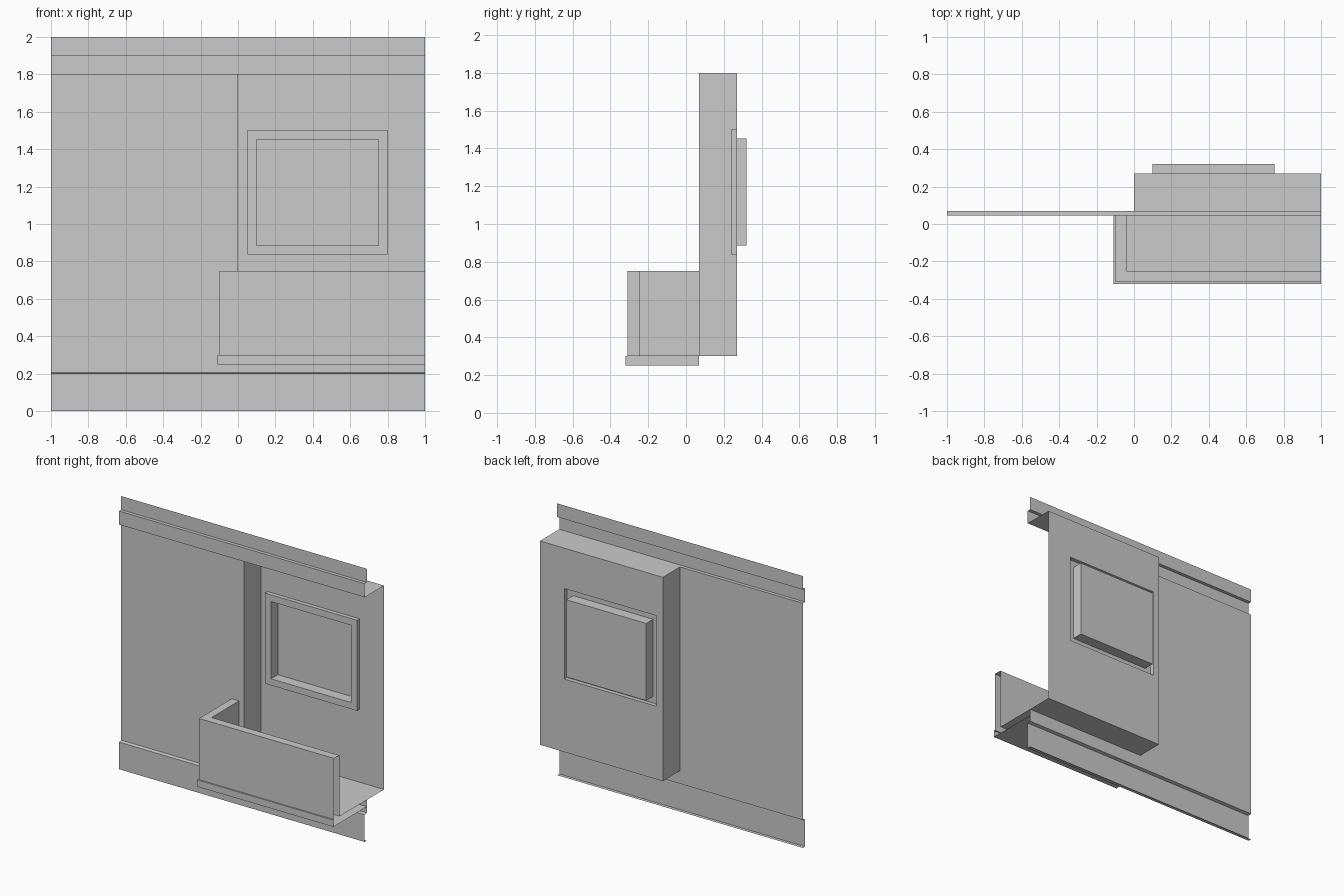
import bpy

if "Cube" in bpy.data.objects:
    bpy.data.objects.remove(bpy.data.objects["Cube"])

WALL, TRIM, BACK = 0.07, 0.045, 0.27


def make(name, verts, faces):
    me = bpy.data.meshes.new(name)
    me.from_pydata(verts, [], faces)
    ob = bpy.data.objects.new(name, me)
    bpy.context.collection.objects.link(ob)
    return ob


def loft(name, rows, closed=False, cap=False):
    """Skin consecutive rows of points; optionally close rings and cap the last."""
    n = len(rows[0])
    verts = [p for row in rows for p in row]
    faces = []
    for r in range(len(rows) - 1):
        for i in range(n if closed else n - 1):
            j = (i + 1) % n
            faces.append((r * n + i, r * n + j, (r + 1) * n + j, (r + 1) * n + i))
    if cap:
        faces.append(tuple(range(len(verts) - n, len(verts))))
    return make(name, verts, faces)


def strip(name, profile, x0=-1.0, x1=1.0):
    """Run a (y, z) profile along x."""
    return loft(name, [[(x0, y, z), (x1, y, z)] for y, z in profile])


def rect(x0, x1, z0, z1, y):
    return [(x0, y, z0), (x1, y, z0), (x1, y, z1), (x0, y, z1)]


def corner(x, y, z):
    """Balcony path: wall, front left corner, right end."""
    return [(x, WALL, z), (x, y, z), (1, y, z)]


# flat wall left of and below the alcove
strip("wall_left", [(WALL, 0.205), (WALL, 1.8)], -1, 0)
strip("wall_below_alcove", [(WALL, 0.205), (WALL, 0.3)], 0, 1)

# base and top trims
strip("base_trim", [(WALL, 0), (TRIM, 0), (TRIM, 0.2), (WALL, 0.205)])
strip("top_trim", [(WALL, 1.8), (TRIM, 1.8), (TRIM, 1.9), (WALL, 1.9), (WALL, 2.0)])

# alcove ceiling, side and floor, open at the right end
path = [(1, 1.8), (0, 1.8), (0, 0.3), (1, 0.3)]
loft("alcove_sides", [[(x, y, z) for x, z in path] for y in (WALL, BACK)])

# alcove back wall with raised window frame and sunken pane
outer, inner = (0.05, 0.8, 0.837, 1.503), (0.1, 0.75, 0.885, 1.453)
loft("alcove_back_with_window", [
    rect(0, 1, 0.3, 1.8, BACK),
    rect(*outer, BACK),
    rect(*outer, 0.24),
    rect(*inner, 0.24),
    rect(*inner, 0.32),
], closed=True, cap=True)

# balcony parapet, floor and ledge
loft("balcony_parapet", [
    corner(-0.1, -0.31, 0.3),
    corner(-0.1, -0.31, 0.75),
    corner(-0.04, -0.25, 0.75),
    corner(-0.04, -0.25, 0.3),
])
loft("balcony_floor", [[(-0.04, y, 0.3), (1, y, 0.3)] for y in (-0.25, WALL)])
loft("balcony_ledge", [
    corner(-0.11, -0.32, 0.25),
    corner(-0.11, -0.32, 0.3),
    corner(-0.1, -0.31, 0.3),
])
loft("balcony_underside", [[(-0.11, y, 0.25), (1, y, 0.25)] for y in (WALL, -0.32)])
